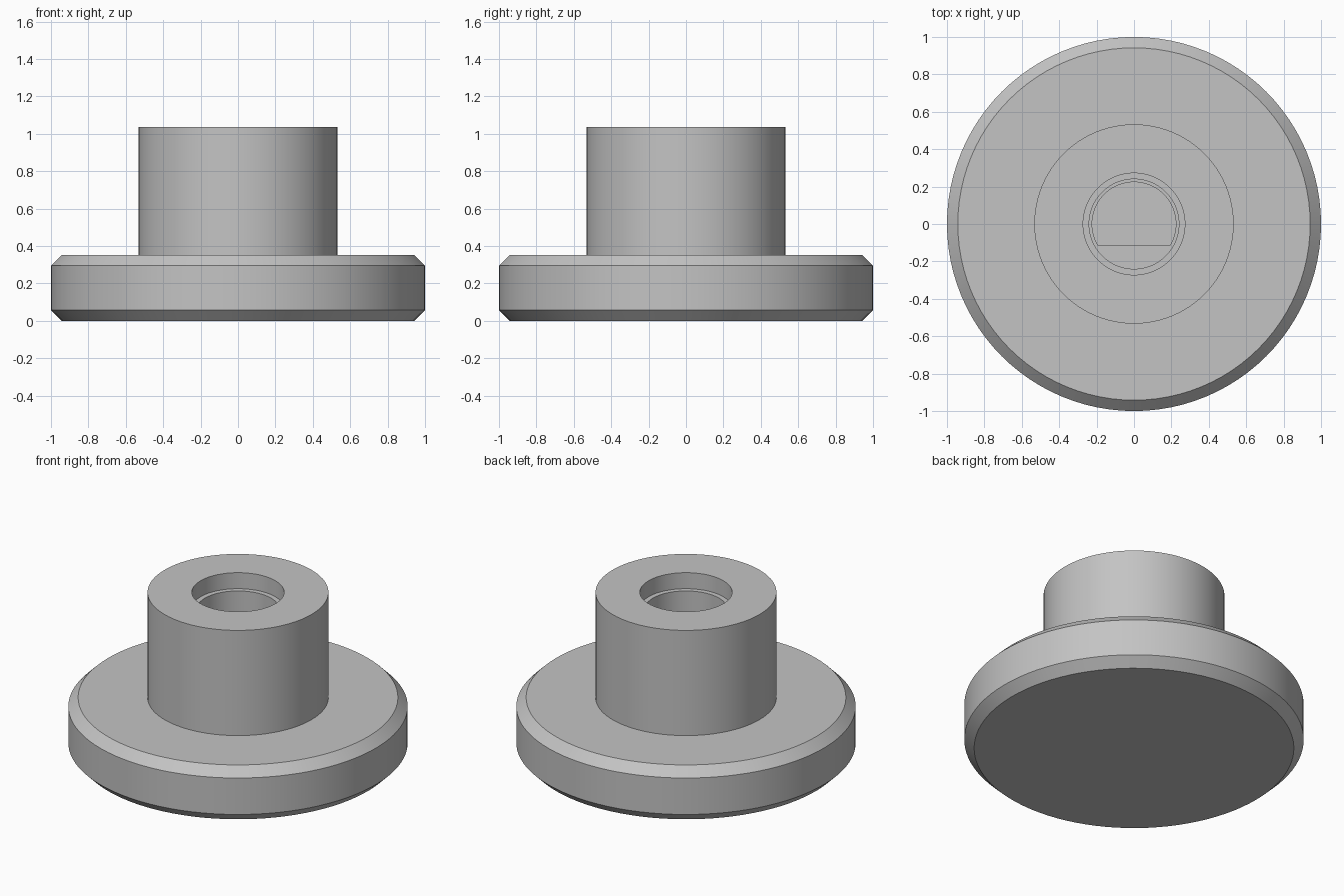
import bpy, bmesh
from math import sin, cos, tau

SIDES = 96

cube = bpy.data.objects.get("Cube")
if cube:
    bpy.data.objects.remove(cube, do_unlink=True)

grey = bpy.data.materials.new("matte_grey")
grey.use_nodes = True
colour = (0.55, 0.55, 0.55, 1)
grey.diffuse_color = colour
grey.node_tree.nodes["Principled BSDF"].inputs["Base Color"].default_value = colour


def ring(bm, radius, z, flat_y=None):
    """Circle of vertices; flat_y cuts it to a D shape."""
    verts = []
    for i in range(SIDES):
        x, y = radius * cos(tau * i / SIDES), radius * sin(tau * i / SIDES)
        if flat_y is not None:
            y = max(y, flat_y)
        verts.append(bm.verts.new((x, y, z)))
    return verts


def loft(name, sections):
    """Skin the sections in order and cap both ends."""
    bm = bmesh.new()
    rings = [ring(bm, *s) for s in sections]
    for a, b in zip(rings, rings[1:]):
        for i in range(SIDES):
            j = (i + 1) % SIDES
            bm.faces.new((a[i], a[j], b[j], b[i]))
    bm.faces.new(rings[0][::-1])
    bm.faces.new(rings[-1])
    bmesh.ops.recalc_face_normals(bm, faces=bm.faces)
    mesh = bpy.data.meshes.new(name)
    bm.to_mesh(mesh)
    bm.free()
    mesh.materials.append(grey)
    obj = bpy.data.objects.new(name, mesh)
    bpy.context.collection.objects.link(obj)
    return obj


# Chamfered disc and the plain hub standing on it
disc = [(0.942, 0), (1, 0.058), (1, 0.295), (0.942, 0.353)]
hub = [(0.533, 0.353), (0.533, 1.037)]
# Stepped round bore, ending in a D-shaped shaft socket
bore = [(0.272, 1.037), (0.272, 0.933), (0.24, 0.933), (0.24, 0.65)]
socket = [(0.224, 0.65, -0.112), (0.224, 0.2, -0.112)]

knob = loft("knob_body", disc + hub + bore + socket)

bpy.ops.object.select_all(action='DESELECT')
knob.select_set(True)
bpy.context.view_layer.objects.active = knob
bpy.ops.object.shade_smooth_by_angle(angle=0.5)
